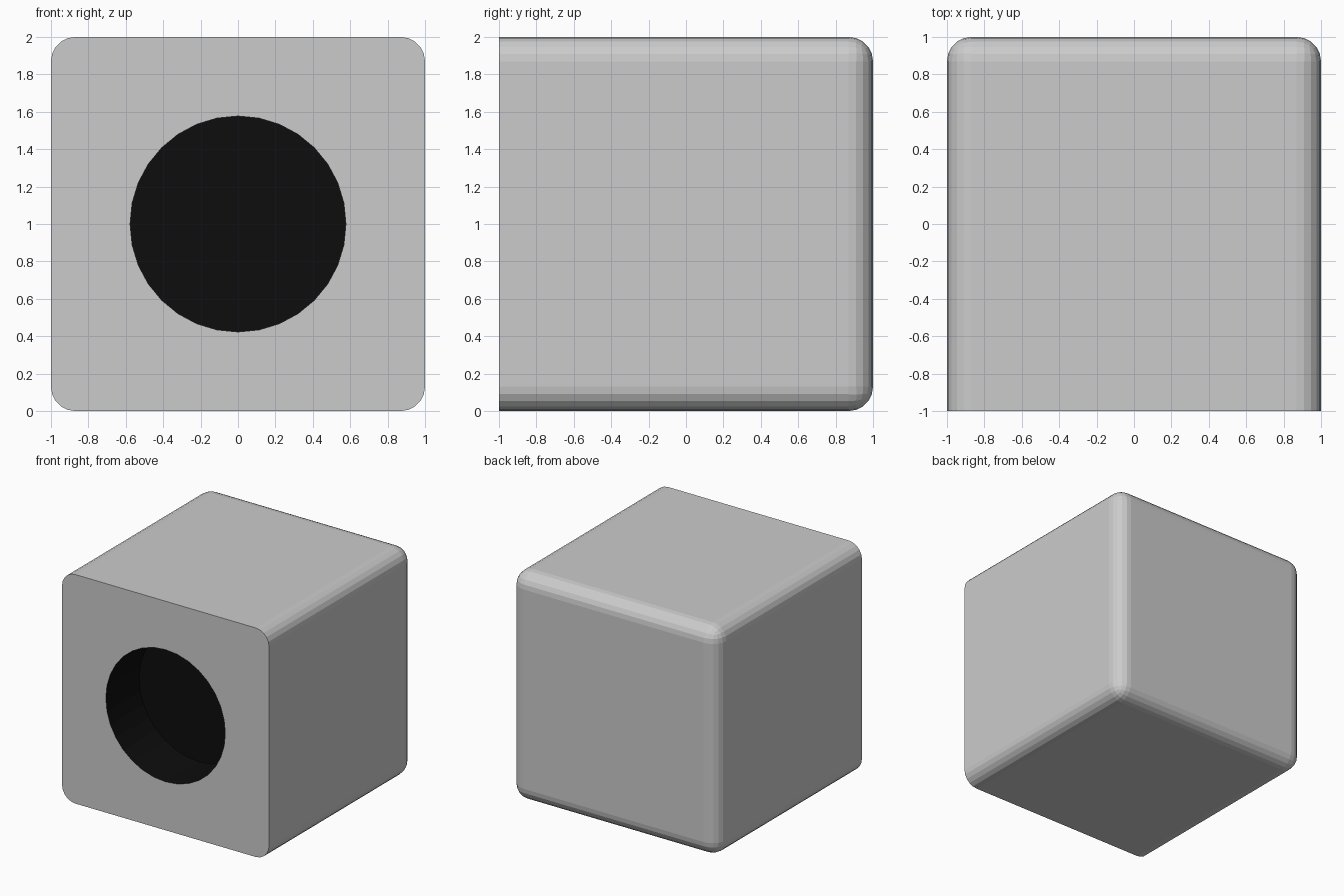
import bpy, bmesh
from mathutils import Matrix

if "Cube" in bpy.data.objects:
    bpy.data.objects.remove(bpy.data.objects["Cube"])

HOLE_R, HOLE_DEPTH, SIDES = 0.577, 0.46, 32


def add_object(name, bm):
    mesh = bpy.data.meshes.new(name)
    bm.to_mesh(mesh)
    bm.free()
    obj = bpy.data.objects.new(name, mesh)
    bpy.context.collection.objects.link(obj)
    return obj


def hole_ring(bm, y):
    turn = Matrix.Translation((0, y, 1)) @ Matrix.Rotation(1.5707963, 4, 'X')
    return bmesh.ops.create_circle(bm, segments=SIDES, radius=HOLE_R, matrix=turn)["verts"]


# Block: cube rounded on every edge except the front rim
bm = bmesh.new()
bmesh.ops.create_cube(bm, size=2, matrix=Matrix.Translation((0, 0, 1)))
rounded = [e for e in bm.edges if any(v.co.y > 0 for v in e.verts)]
bmesh.ops.bevel(bm, geom=rounded, offset=0.13, segments=5, profile=0.5,
                affect='EDGES', clamp_overlap=True)

# Front face: reopened and filled around the round hole
front = [f for f in bm.faces if all(v.co.y < -0.999 for v in f.verts)]
bmesh.ops.delete(bm, geom=front, context='FACES_ONLY')
hole_ring(bm, -1)
rims = [e for e in bm.edges if all(v.co.y < -0.999 for v in e.verts)]
bmesh.ops.triangle_fill(bm, edges=rims, use_beauty=True, normal=(0, -1, 0))
bmesh.ops.recalc_face_normals(bm, faces=bm.faces[:])
add_object("rounded_block", bm)

# Recess: dark cup set into the hole, facing inward
bm = bmesh.new()
hole_ring(bm, -1)
walls = bmesh.ops.extrude_edge_only(bm, edges=bm.edges[:])
floor = [v for v in walls["geom"] if isinstance(v, bmesh.types.BMVert)]
bmesh.ops.translate(bm, verts=floor, vec=(0, HOLE_DEPTH, 0))
bmesh.ops.contextual_create(bm, geom=[e for e in walls["geom"]
                                      if isinstance(e, bmesh.types.BMEdge)
                                      and all(v in floor for v in e.verts)])
bmesh.ops.recalc_face_normals(bm, faces=bm.faces[:])
bmesh.ops.reverse_faces(bm, faces=bm.faces[:])
recess = add_object("hole_recess", bm)
dark = bpy.data.materials.new("dark_inside")
dark.diffuse_color = (0.004, 0.004, 0.004, 1)
dark.use_nodes = True
dark.node_tree.nodes["Principled BSDF"].inputs["Base Color"].default_value = dark.diffuse_color
recess.data.materials.append(dark)
